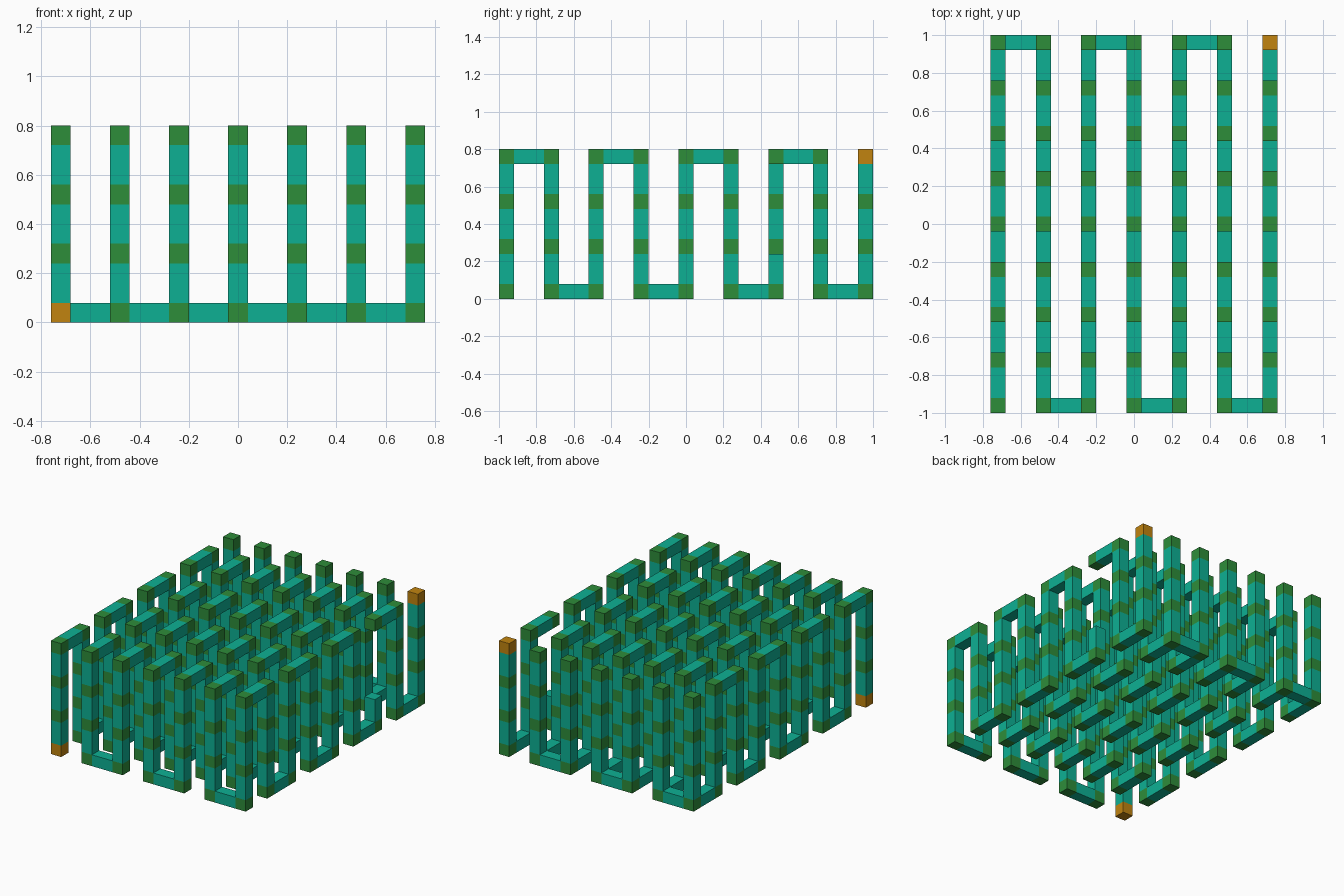
import bpy
import bmesh
from mathutils import Matrix, Vector

if "Cube" in bpy.data.objects:
    bpy.data.objects.remove(bpy.data.objects["Cube"], do_unlink=True)

NX, NY, NZ = 7, 9, 4      # lattice size
STEP, SIZE = 0.24, 0.08   # joint spacing and bar thickness


def material(name, rgb):
    mat = bpy.data.materials.new(name)
    mat.use_nodes = True
    color = (*rgb, 1.0)
    mat.diffuse_color = color
    mat.node_tree.nodes["Principled BSDF"].inputs["Base Color"].default_value = color
    return mat


teal = material("teal", (0.004, 0.434, 0.296))
green = material("green", (0.027, 0.266, 0.042))
orange = material("orange", (0.533, 0.231, 0.005))


def point(cell):
    i, j, k = cell
    return Vector(((i - (NX - 1) / 2) * STEP,
                   (j - (NY - 1) / 2) * STEP,
                   k * STEP + SIZE / 2))


def boxes(name, items, mat):
    """One object made of (centre, dimensions) boxes."""
    bm = bmesh.new()
    for centre, dims in items:
        bmesh.ops.create_cube(bm, size=1.0,
                              matrix=Matrix.Translation(centre) @ Matrix.Diagonal((*dims, 1.0)))
    mesh = bpy.data.meshes.new(name)
    bm.to_mesh(mesh)
    bm.free()
    mesh.materials.append(mat)
    obj = bpy.data.objects.new(name, mesh)
    bpy.context.collection.objects.link(obj)
    return obj


def joint(cell):
    return point(cell), (SIZE,) * 3


def bar(a, b):
    """Bar filling the gap between two neighbouring joints."""
    pa, pb = point(a), point(b)
    dims = [STEP - SIZE if abs(d) > 0.01 else SIZE for d in pb - pa]
    return (pa + pb) / 2, dims


ends = [(0, 0, 0), (NX - 1, NY - 1, NZ - 1)]
gap = {(NX - 1, 6, 1), (NX - 1, 6, 2)}   # broken post near the finish

joints, posts, long_bars, cross_bars = [], [], [], []
for i in range(NX):
    for j in range(NY):
        for k in range(NZ):
            cell = (i, j, k)
            if cell not in gap:
                if cell not in ends:
                    joints.append(joint(cell))
                if k < NZ - 1:
                    posts.append(bar(cell, (i, j, k + 1)))
        # rows join alternately at the top and at the bottom
        if j < NY - 1:
            k = NZ - 1 if j % 2 == 0 else 0
            long_bars.append(bar((i, j, k), (i, j + 1, k)))
    # sheets join along the floor, alternately at the back and at the front
    if i < NX - 1:
        j = NY - 1 if i % 2 == 0 else 0
        cross_bars.append(bar((i, j, 0), (i + 1, j, 0)))

boxes("joints", joints, green)
boxes("upright_posts", posts, teal)
boxes("lengthwise_bars", long_bars, teal)
boxes("crosswise_bars", cross_bars, teal)
boxes("start_block", [joint(ends[0])], orange)
boxes("finish_block", [joint(ends[1])], orange)
